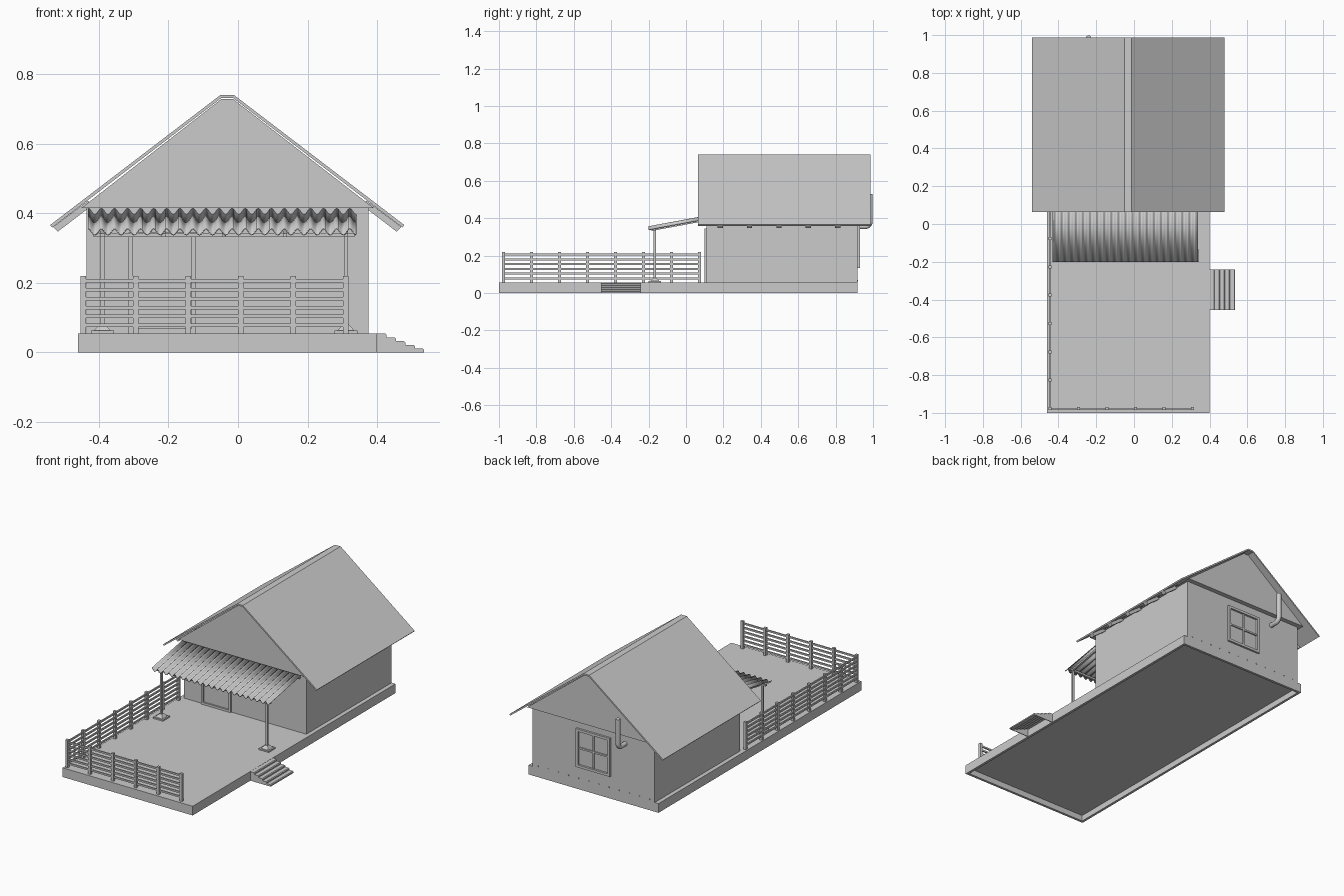
import bpy, bmesh, math
from mathutils import Vector

if "Cube" in bpy.data.objects:
    bpy.data.objects.remove(bpy.data.objects["Cube"])


def make(name, verts, faces):
    me = bpy.data.meshes.new(name)
    bm = bmesh.new()
    vs = [bm.verts.new(v) for v in verts]
    for f in faces:
        bm.faces.new([vs[i] for i in f])
    bmesh.ops.recalc_face_normals(bm, faces=bm.faces)
    bm.to_mesh(me)
    bm.free()
    ob = bpy.data.objects.new(name, me)
    bpy.context.collection.objects.link(ob)
    return ob


def box(name, x0, x1, y0, y1, z0, z1):
    return prism(name, [(x0, z0), (x1, z0), (x1, z1), (x0, z1)], y0, y1)


def prism(name, prof, y0, y1):
    """Extrude an x-z profile along y."""
    n = len(prof)
    verts = [(x, y, z) for y in (y0, y1) for x, z in prof]
    faces = [(i, (i + 1) % n, n + (i + 1) % n, n + i) for i in range(n)]
    return make(name, verts, faces + [tuple(range(n)), tuple(range(n, 2 * n))])


def bar(name, a, b, w, h):
    """Rectangular bar running in the y-z plane from a to b."""
    x, h = a[0], h / 2
    verts = [(x + sx * w / 2, p[1], p[2] + sz * h)
             for p in (a, b) for sx, sz in ((-1, -1), (1, -1), (1, 1), (-1, 1))]
    return make(name, verts, [(0, 1, 2, 3), (4, 5, 6, 7), (0, 1, 5, 4),
                              (1, 2, 6, 5), (2, 3, 7, 6), (3, 0, 4, 7)])


# Base: thin deck on a perimeter rim, open below
L, R, F, B, T = -0.46, 0.40, -1.0, 0.917, 0.055
box("deck", L, R, F, B, 0.035, T)
box("rim_left", L, L + 0.015, F, B, 0, 0.035)
box("rim_right", R - 0.015, R, F, B, 0, 0.035)
box("rim_front", L + 0.015, R - 0.015, F, F + 0.015, 0, 0.035)
box("rim_back", L + 0.015, R - 0.015, B - 0.015, B, 0, 0.035)

# House body and overhanging gable block
WL, WR = -0.435, 0.375
box("walls", WL, WR, 0.11, B, T, 0.415)
prism("gable", [(WL - 0.015, 0.415), (WR + 0.015, 0.415),
                (-0.014, 0.728), (-0.048, 0.728)], 0.075, 0.945)

# Roof: thin folded sheet with a narrow flat ridge
outer = [(-0.54, 0.366), (-0.05, 0.74), (-0.012, 0.74), (0.478, 0.366)]
inner = [(0.472, 0.359), (-0.014, 0.731), (-0.048, 0.731), (-0.534, 0.359)]
prism("roof", outer + inner, 0.063, 0.987)

# Rafter tails under both eaves
for i in range(5):
    y = 0.183 + i * 0.157
    for s in (-1, 1):
        prof = [(-0.031 + s * dx, z) for dx, z in
                ((0.500, 0.361), (0.487, 0.347), (0.39, 0.421), (0.40, 0.436))]
        prism("rafter_tail", prof, y - 0.014, y + 0.014)

# Corrugated porch awning
AX0, AX1, WAVES, PER = -0.43, 0.34, 20.5, 8


def awning_z(y):
    return 0.348 + (y + 0.2) * 0.185


N = int(WAVES * PER)
verts, faces = [], []
for i in range(N + 1):
    x = AX0 + (AX1 - AX0) * i / N
    dz = 0.009 * math.cos(2 * math.pi * i / PER)
    for y in (-0.2, 0.11):
        verts.append((x, y, awning_z(y) + dz))
    if i:
        faces.append((2 * i - 2, 2 * i, 2 * i + 1, 2 * i - 1))
awning = make("awning", verts, faces)
sol = awning.modifiers.new("thickness", 'SOLIDIFY')
sol.thickness = 0.003
awning.data.shade_smooth()

# Awning frame: beam, rafters, posts and stepped feet
box("awning_beam", -0.415, 0.335, -0.173, -0.16, 0.332, 0.343)
box("awning_ledger", -0.415, 0.335, 0.098, 0.11, 0.378, 0.392)
for i in range(5):
    x = -0.39 + i * 0.175
    bar("awning_rafter", (x, -0.185, awning_z(-0.185) - 0.014),
        (x, 0.11, awning_z(0.11) - 0.014), 0.012, 0.010)
for x in (-0.39, 0.31):
    y = -0.167
    box("awning_post", x - 0.006, x + 0.006, y - 0.006, y + 0.006, T, 0.335)
    box("post_foot", x - 0.033, x + 0.033, y - 0.033, y + 0.033, T, 0.063)
    levels = ((0.024, 0.063), (0.009, 0.080))
    verts = [(x + sx * r, y + sy * r, z) for r, z in levels
             for sx, sy in ((-1, -1), (1, -1), (1, 1), (-1, 1))]
    make("post_collar", verts, [(0, 1, 2, 3), (4, 5, 6, 7), (0, 1, 5, 4),
                                (1, 2, 6, 5), (2, 3, 7, 6), (3, 0, 4, 7)])

# Fence along the left and front
FX, FY, STEP = -0.445, -0.977, 0.15
spots = [(FX, FY + STEP * i) for i in range(8)]
spots += [(FX + 0.151 * i, FY) for i in range(1, 6)]
for x, y in spots:
    box("fence_post", x - 0.008, x + 0.008, y - 0.008, y + 0.008, T, 0.22)
for i in range(6):
    z = 0.078 + i * 0.0255
    box("fence_rail_left", FX - 0.004, FX + 0.004, FY, FY + 7 * STEP, z - 0.005, z + 0.005)
    box("fence_rail_front", FX, FX + 5 * 0.151, FY - 0.004, FY + 0.004, z - 0.005, z + 0.005)

# Side stairs: thin rounded-nose treads, risers and stepped cheeks
SY0, SY1, RUN, RISE = -0.455, -0.24, 0.027, 0.0107
cheek = [(R, 0)]
for i in range(5):
    x, z = R + i * RUN, 0.054 - i * RISE
    cheek += [(x, z), (x + RUN - 0.004, z), (x + RUN, z - 0.004)]
    box("stair_tread", x, x + RUN, SY0 + 0.004, SY1 - 0.004, z - 0.008, z - 0.004)
    prism("stair_nosing", [(x, z - 0.004), (x + RUN, z - 0.004),
                           (x + RUN - 0.004, z), (x, z)], SY0 + 0.004, SY1 - 0.004)
    box("stair_riser", x + RUN - 0.004, x + RUN, SY0 + 0.004, SY1 - 0.004,
        max(0, z - RISE - 0.004), z - 0.004)
cheek.append((R + 5 * RUN, 0))
for y in (SY0, SY1 - 0.004):
    prism("stair_cheek", cheek, y, y + 0.004)


# Door and window frames
def frame(name, x0, x1, z0, z1, w, y0, y1):
    box(name + "_jamb", x0, x0 + w, y0, y1, z0, z1)
    box(name + "_jamb", x1 - w, x1, y0, y1, z0, z1)
    box(name + "_head", x0 + w, x1 - w, y0, y1, z1 - w, z1)
    box(name + "_sill", x0 + w, x1 - w, y0, y1, z0, z0 + w)


frame("door", -0.315, -0.12, T, 0.345, 0.013, 0.10, 0.112)
frame("window", -0.145, 0.08, 0.135, 0.365, 0.015, 0.915, 0.929)
box("window_mullion", -0.037, -0.028, 0.915, 0.924, 0.15, 0.35)
box("window_bar", -0.13, 0.065, 0.915, 0.924, 0.245, 0.255)

# Stove pipe with a rounded elbow at the back
pts = [(0.91, 0.355), (0.957, 0.355)]
for k in range(1, 7):
    a = math.pi / 2 * k / 6
    pts.append((0.957 + 0.028 * math.sin(a), 0.383 - 0.028 * math.cos(a)))
pts.append((0.985, 0.53))
cu = bpy.data.curves.new("stove_pipe", 'CURVE')
cu.dimensions = '3D'
cu.bevel_depth = 0.014
cu.bevel_resolution = 3
cu.use_fill_caps = True
sp = cu.splines.new('POLY')
sp.points.add(len(pts) - 1)
for p, (y, z) in zip(sp.points, pts):
    p.co = (-0.24, y, z, 1)
bpy.context.collection.objects.link(bpy.data.objects.new("stove_pipe", cu))

# Row of small bolts along the foot of the back wall
for i in range(12):
    bpy.ops.mesh.primitive_cylinder_add(
        vertices=8, radius=0.004, depth=0.006, rotation=(math.pi / 2, 0, 0),
        location=(-0.40 + i * 0.067, 0.917, 0.066))
    bpy.context.object.name = "wall_bolt"
